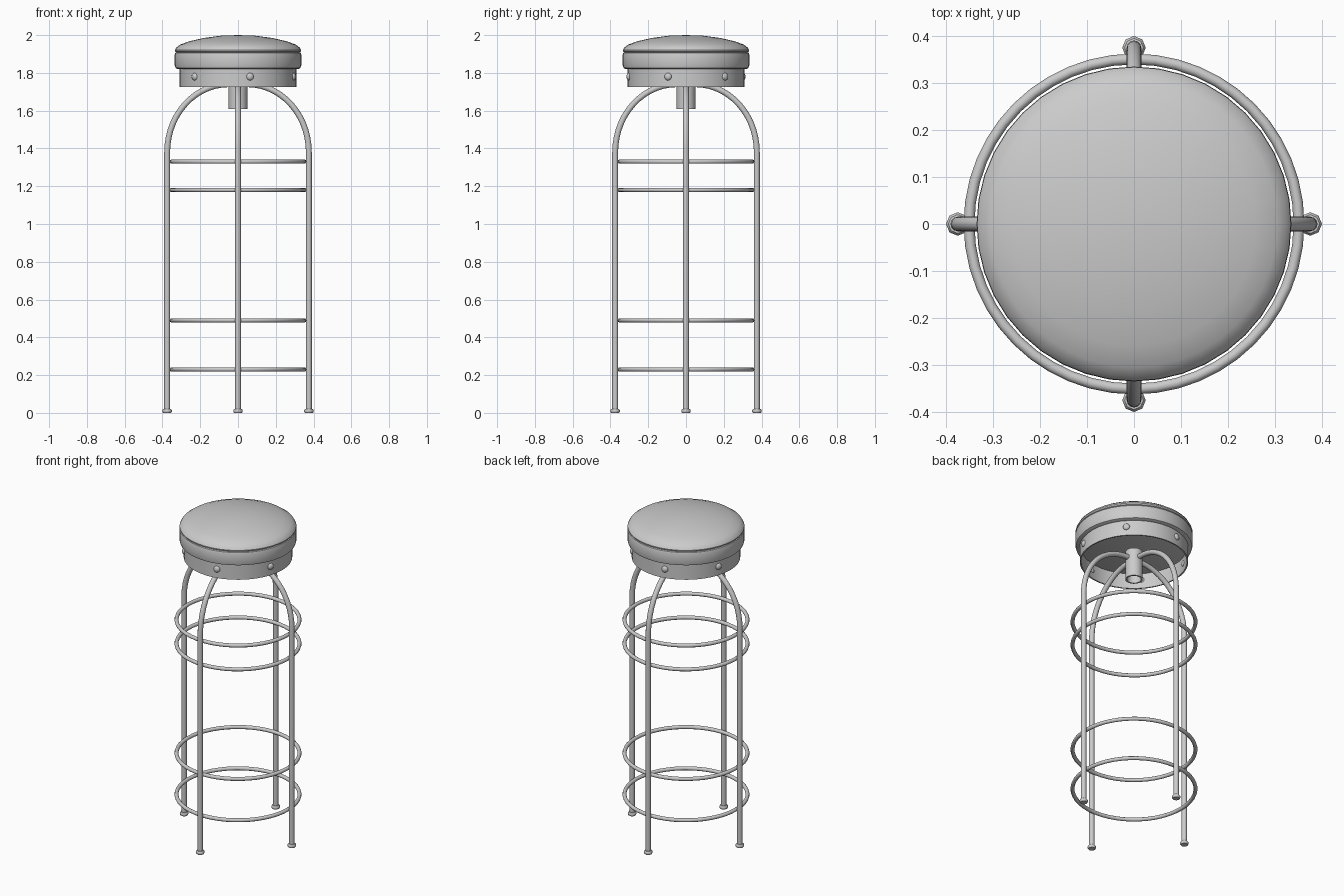
import bpy, bmesh, math
from mathutils import Vector

if "Cube" in bpy.data.objects:
    bpy.data.objects.remove(bpy.data.objects["Cube"])

grey = bpy.data.materials.new("plain grey")
grey.diffuse_color = (0.6, 0.6, 0.6, 1)
grey.use_nodes = True
grey.node_tree.nodes["Principled BSDF"].inputs["Base Color"].default_value = grey.diffuse_color


def finish(obj, angle=40):
    obj.data.materials.append(grey)
    bpy.ops.object.select_all(action='DESELECT')
    obj.select_set(True)
    bpy.context.view_layer.objects.active = obj
    bpy.ops.object.shade_smooth_by_angle(angle=math.radians(angle))
    return obj


def lathe(name, profile, sides, closed=False, centre=(0, 0), angle=40):
    """Spin an (r, z) profile around the z axis."""
    bm = bmesh.new()
    vs = [bm.verts.new((r, 0, z)) for r, z in profile]
    es = [bm.edges.new(p) for p in zip(vs, vs[1:])]
    if closed:
        es.append(bm.edges.new((vs[-1], vs[0])))
    bmesh.ops.spin(bm, geom=vs + es, cent=(0, 0, 0), axis=(0, 0, 1),
                   angle=math.tau, steps=sides, use_merge=False)
    bmesh.ops.remove_doubles(bm, verts=bm.verts, dist=1e-5)
    bmesh.ops.recalc_face_normals(bm, faces=bm.faces)
    me = bpy.data.meshes.new(name)
    bm.to_mesh(me)
    bm.free()
    obj = bpy.data.objects.new(name, me)
    bpy.context.collection.objects.link(obj)
    obj.location = (*centre, 0)
    return finish(obj, angle)


def tube(name, points, radius, sides=12):
    """Sweep a circle along a path lying in the xz plane."""
    bm = bmesh.new()
    pts = [Vector(p) for p in points]
    rings = []
    for i, p in enumerate(pts):
        t = (pts[min(i + 1, len(pts) - 1)] - pts[max(i - 1, 0)]).normalized()
        side = Vector((0, 1, 0))
        up = t.cross(side)
        rings.append([bm.verts.new(p + radius * (math.cos(a) * side + math.sin(a) * up))
                      for a in (math.tau * k / sides for k in range(sides))])
    for a, b in zip(rings, rings[1:]):
        for k in range(sides):
            n = (k + 1) % sides
            bm.faces.new((a[k], a[n], b[n], b[k]))
    bm.faces.new(rings[0])
    bm.faces.new(rings[-1])
    bmesh.ops.recalc_face_normals(bm, faces=bm.faces)
    me = bpy.data.meshes.new(name)
    bm.to_mesh(me)
    bm.free()
    obj = bpy.data.objects.new(name, me)
    bpy.context.collection.objects.link(obj)
    return finish(obj)


# Padded cushion: side band, seam groove and domed top
lathe("seat_cushion", [(0, 1.82), (0.318, 1.82), (0.331, 1.826), (0.335, 1.84),
                       (0.335, 1.898), (0.332, 1.906), (0.325, 1.909), (0.332, 1.913),
                       (0.334, 1.921), (0.326, 1.935), (0.305, 1.95), (0.26, 1.967),
                       (0.18, 1.985), (0.09, 1.997), (0, 2.0)], 40)

# Hollow skirt under the cushion, open below
lathe("seat_skirt", [(0.31, 1.725), (0.31, 1.825), (0.302, 1.825), (0.302, 1.725)],
      40, closed=True)

# Six round-headed rivets on the skirt
for i in range(6):
    a = math.radians(-18 + 60 * i)
    bpy.ops.mesh.primitive_uv_sphere_add(
        segments=12, ring_count=8, radius=0.02,
        location=(0.308 * math.cos(a), 0.308 * math.sin(a), 1.78), rotation=(0, 0, a))
    rivet = bpy.context.object
    rivet.name = f"rivet_{i + 1}"
    rivet.scale = (0.7, 1, 1)
    finish(rivet, 60)

# Central hub tube
lathe("hub", [(0.05, 1.61), (0.05, 1.79), (0, 1.79), (0, 1.77), (0.041, 1.77), (0.041, 1.61)],
      20, closed=True)

# Four bent legs with foot caps
path = [(0.375, 0, 0.01), (0.375, 0, 0.7)]
for k in range(15):
    a = math.radians(90 * k / 14)
    path.append((0.05 + 0.325 * math.cos(a), 0, 1.38 + 0.36 * math.sin(a)))
path.append((0.03, 0, 1.74))
for i, side in enumerate(("right", "back", "left", "front")):
    a = i * math.pi / 2
    leg = tube(f"{side}_leg", path, 0.0155)
    leg.rotation_euler.z = a
    lathe(f"{side}_foot", [(0, 0), (0.021, 0), (0.025, 0.005), (0.025, 0.015),
                           (0.02, 0.021), (0.012, 0.022)], 8,
          centre=(0.375 * math.cos(a), 0.375 * math.sin(a)))

# Four hoops tying the legs together
for i, z in enumerate((0.23, 0.49, 1.18, 1.33)):
    bpy.ops.mesh.primitive_torus_add(major_segments=48, minor_segments=10,
                                     major_radius=0.351, minor_radius=0.0115,
                                     location=(0, 0, z))
    hoop = bpy.context.object
    hoop.name = f"hoop_{i + 1}"
    finish(hoop, 60)
